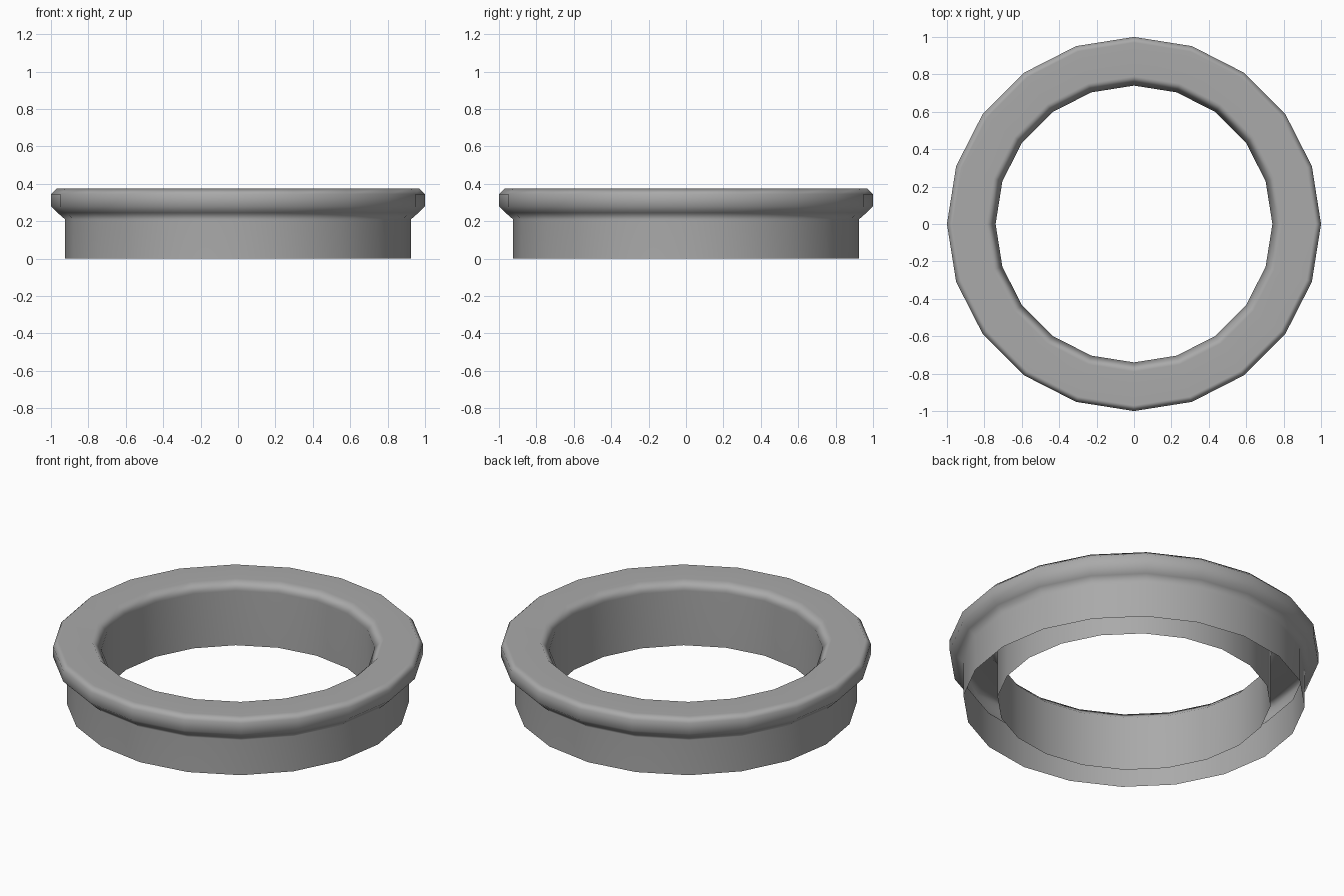
import bpy, bmesh, math

cube = bpy.data.objects.get("Cube")
if cube:
    bpy.data.objects.remove(cube, do_unlink=True)

SIDES = 20

# One grey for the whole ring
grey = bpy.data.materials.new("mid_grey")
grey.use_nodes = True
colour = (0.40, 0.40, 0.40, 1)
grey.diffuse_color = colour
grey.node_tree.nodes["Principled BSDF"].inputs["Base Color"].default_value = colour

# Cross-section (radius, height): outer skirt, flared lip, rounded top, inner wall.
# The underside stays open between the two walls.
profile = [
    (0.925, 0.0), (0.925, 0.21),
    (0.965, 0.245), (1.0, 0.28), (1.0, 0.345),
    (0.97, 0.375), (0.79, 0.375),
    (0.74, 0.325), (0.74, 0.0),
]

bm = bmesh.new()
rings = []
for r, z in profile:
    ring = []
    for i in range(SIDES):
        a = math.tau * i / SIDES
        ring.append(bm.verts.new((r * math.cos(a), r * math.sin(a), z)))
    rings.append(ring)

# Skin each neighbouring pair of rings, facing outward
for low, high in zip(rings, rings[1:]):
    for i in range(SIDES):
        j = (i + 1) % SIDES
        bm.faces.new((low[i], low[j], high[j], high[i]))

mesh = bpy.data.meshes.new("flanged_ring")
bm.to_mesh(mesh)
bm.free()
mesh.materials.append(grey)
ring_obj = bpy.data.objects.new("flanged_ring", mesh)
bpy.context.collection.objects.link(ring_obj)

# Smooth shading, with the broad walls and top kept even
mesh.shade_smooth()
weighted = ring_obj.modifiers.new("even_shading", 'WEIGHTED_NORMAL')
weighted.weight = 70
